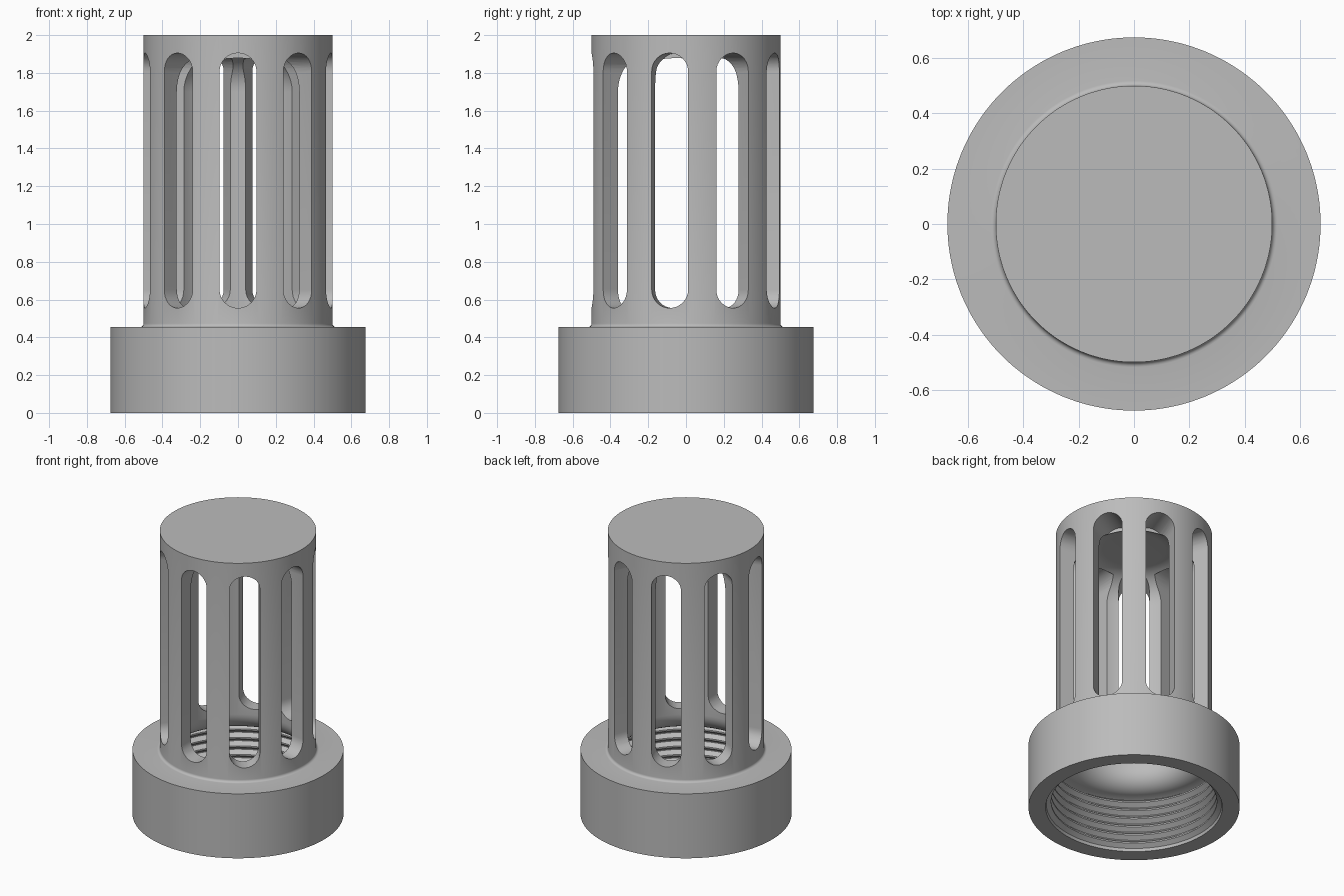
import bpy, bmesh, math
from mathutils import Matrix, Vector

SEGMENTS = 144
SLOTS = 9
SLOT_HALF, SLOT_LOW, SLOT_HIGH = 0.098, 0.555, 1.905

if "Cube" in bpy.data.objects:
    bpy.data.objects.remove(bpy.data.objects["Cube"], do_unlink=True)


def arc(r, z, radius, start, end, steps):
    """Profile points along an arc, angles in degrees."""
    angles = [math.radians(start + (end - start) * i / steps) for i in range(steps + 1)]
    return [(r + radius * math.cos(a), z + radius * math.sin(a)) for a in angles]


def make_object(name, bm):
    bmesh.ops.recalc_face_normals(bm, faces=bm.faces)
    mesh = bpy.data.meshes.new(name)
    bm.to_mesh(mesh)
    bm.free()
    obj = bpy.data.objects.new(name, mesh)
    bpy.context.collection.objects.link(obj)
    return obj


# Outer wall: wide collar, small fillet, cage cylinder, closed top
profile = [(0, 2), (0.5, 2)]
profile += arc(0.518, 0.473, 0.018, 180, 270, 5)
profile += [(0.675, 0.455), (0.675, 0), (0.565, 0)]

# Threaded socket
PITCH = 0.06
for i in range(6):
    z = 0.02 + i * PITCH
    profile += [(0.56, z), (0.53, z + 0.022), (0.53, z + 0.032), (0.56, z + 0.054)]

# Rounded shoulder into the bore, then domed bore end
profile += [(0.53, 0.385)]
profile += arc(0.53, 0.515, 0.13, 270, 180, 10)
profile += arc(0.2, 1.7, 0.2, 0, 90, 12)
profile += [(0, 1.9)]

bm = bmesh.new()
verts = [bm.verts.new((r, 0, z)) for r, z in profile]
edges = [bm.edges.new(pair) for pair in zip(verts, verts[1:])]
bmesh.ops.spin(bm, geom=verts + edges, cent=(0, 0, 0), axis=(0, 0, 1),
               angle=math.tau, steps=SEGMENTS, use_merge=True)
bmesh.ops.remove_doubles(bm, verts=bm.verts, dist=0.00005)
body = make_object("slotted_cage_body", bm)

# Round-ended slots around the cage
outline = arc(0, SLOT_HIGH - SLOT_HALF, SLOT_HALF, 0, 180, 16)
outline += arc(0, SLOT_LOW + SLOT_HALF, SLOT_HALF, 180, 360, 16)
bm = bmesh.new()
for i in range(SLOTS):
    turn = Matrix.Rotation(math.tau * i / SLOTS, 3, "Z")
    face = bm.faces.new([bm.verts.new(turn @ Vector((x, -0.29, z))) for x, z in outline])
    out = bmesh.ops.extrude_face_region(bm, geom=[face])
    moved = [g for g in out["geom"] if isinstance(g, bmesh.types.BMVert)]
    bmesh.ops.translate(bm, verts=moved, vec=turn @ Vector((0, -0.35, 0)))
cutter = make_object("slot_cutter", bm)
cutter.hide_render = True

cut = body.modifiers.new("slots", "BOOLEAN")
cut.operation = "DIFFERENCE"
cut.solver = "EXACT"
cut.object = cutter
bpy.ops.object.select_all(action="DESELECT")
body.select_set(True)
bpy.context.view_layer.objects.active = body
bpy.ops.object.modifier_apply(modifier=cut.name)
bpy.data.objects.remove(cutter, do_unlink=True)
bpy.ops.object.shade_smooth_by_angle(angle=math.radians(30))

# Plain grey finish
grey = bpy.data.materials.new("plain_grey")
grey.use_nodes = True
grey.diffuse_color = (0.5, 0.5, 0.5, 1)
grey.node_tree.nodes["Principled BSDF"].inputs["Base Color"].default_value = (0.5, 0.5, 0.5, 1)
body.data.materials.clear()
body.data.materials.append(grey)
